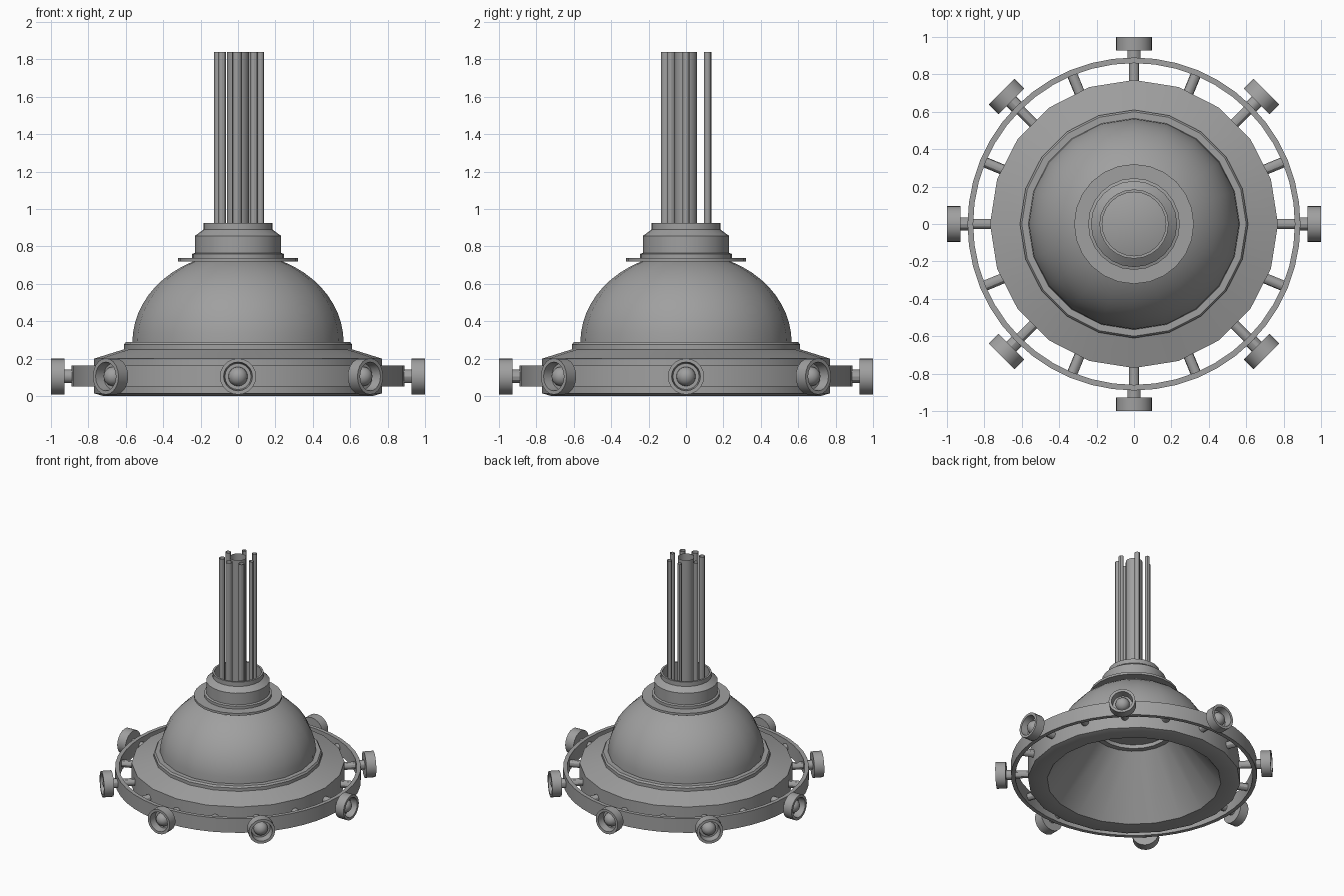
import bpy
import bmesh
from math import sin, cos, pi, radians
from mathutils import Matrix, Vector

cube = bpy.data.objects.get("Cube")
if cube:
    bpy.data.objects.remove(cube)

metal = bpy.data.materials.new("grey_metal")
metal.use_nodes = True
GREY = (0.35, 0.35, 0.35, 1)
metal.diffuse_color = GREY
metal.node_tree.nodes["Principled BSDF"].inputs["Base Color"].default_value = GREY

parts = []


def lathe(name, profile, sides, closed=False, matrix=Matrix()):
    """Turn a (radius, height) profile about z, then place it."""
    bm = bmesh.new()
    rings = []
    for r, z in profile:
        angles = [2 * pi * k / sides for k in range(sides)]
        rings.append([bm.verts.new((r * cos(a), r * sin(a), z)) for a in angles])
    pairs = list(zip(rings, rings[1:]))
    if closed:
        pairs.append((rings[-1], rings[0]))
    for low, high in pairs:
        for k in range(sides):
            n = (k + 1) % sides
            bm.faces.new((low[k], low[n], high[n], high[k]))
    bmesh.ops.remove_doubles(bm, verts=bm.verts, dist=1e-5)
    mesh = bpy.data.meshes.new(name)
    bm.to_mesh(mesh)
    bm.free()
    mesh.transform(matrix)
    mesh.materials.append(metal)
    obj = bpy.data.objects.new(name, mesh)
    bpy.context.collection.objects.link(obj)
    parts.append(obj)


# Base rim with its sloped shoulder and stepped seat
lathe("base_rim", [(0.63, 0.01), (0.72, 0), (0.77, 0.015), (0.77, 0.2), (0.61, 0.25),
                   (0.61, 0.275), (0.6, 0.288), (0.55, 0.288)], 20)

# Domed shade
dome = [(0.565 * cos(pi / 2 * i / 14), 0.285 + 0.48 * sin(pi / 2 * i / 14)) for i in range(14)]
lathe("dome", dome + [(0, 0.765)], 20)

# Inner reflector, facing down
lathe("reflector", [(0, 0.46), (0.26, 0.46), (0.26, 0.43), (0.3, 0.43), (0.63, 0.01)], 20)

# Flange and stepped collar, open at the top
lathe("collar", [(0.2, 0.72), (0.32, 0.72), (0.32, 0.738), (0.245, 0.738), (0.245, 0.76),
                 (0.23, 0.765), (0.23, 0.857), (0.185, 0.89), (0.185, 0.925),
                 (0.17, 0.925), (0.17, 0.73)], 24, closed=True)

# Bundle of open pipes, unevenly spaced around a wide one
lathe("centre_pipe", [(0.06, 0.74), (0.06, 1.84)], 16)
pipes = [(0.121, 0, 0.018), (0.065, 0.115, 0.019), (-0.027, 0.118, 0.017), (-0.107, 0.03, 0.02),
         (-0.085, -0.08, 0.022), (-0.005, -0.108, 0.026), (0.085, -0.08, 0.022)]
for i, (x, y, r) in enumerate(pipes):
    lathe(f"outer_pipe_{i + 1}", [(r, 0.74), (r, 1.84)], 12, matrix=Matrix.Translation((x, y, 0)))

# Hoop around the base
lathe("hoop", [(0.86, 0.05), (0.89, 0.05), (0.89, 0.163), (0.86, 0.163)], 48, closed=True)


def outward(angle):
    """Point local z outwards from the axis at lamp height."""
    turn = Matrix.Rotation(angle, 4, "Z") @ Matrix.Rotation(radians(90), 4, "Y")
    return Matrix.Translation(Vector((0, 0, 0.105))) @ turn


# Spokes between base and hoop
for i in range(16):
    lathe(f"spoke_{i + 1}", [(0.028, 0.74), (0.028, 0.87)], 12, matrix=outward(i * pi / 8))

# Small lamps: cup on a stem with a domed bulb inside
cup = [(0, 0.927), (0.097, 0.927), (0.097, 1.0), (0.077, 1.0), (0.07, 0.945), (0, 0.945)]
bulb = [(0.052 * cos(pi / 2 * i / 5), 0.945 + 0.05 * sin(pi / 2 * i / 5)) for i in range(6)]
for i in range(8):
    m = outward(i * pi / 4)
    lathe(f"lamp_stem_{i + 1}", [(0.036, 0.88), (0.036, 0.93)], 12, matrix=m)
    lathe(f"lamp_cup_{i + 1}", cup, 20, matrix=m)
    lathe(f"lamp_bulb_{i + 1}", bulb, 16, matrix=m)

# Smooth shading with sharp edges kept
bpy.ops.object.select_all(action="DESELECT")
for obj in parts:
    obj.select_set(True)
bpy.context.view_layer.objects.active = parts[0]
bpy.ops.object.shade_smooth_by_angle(angle=radians(30))
